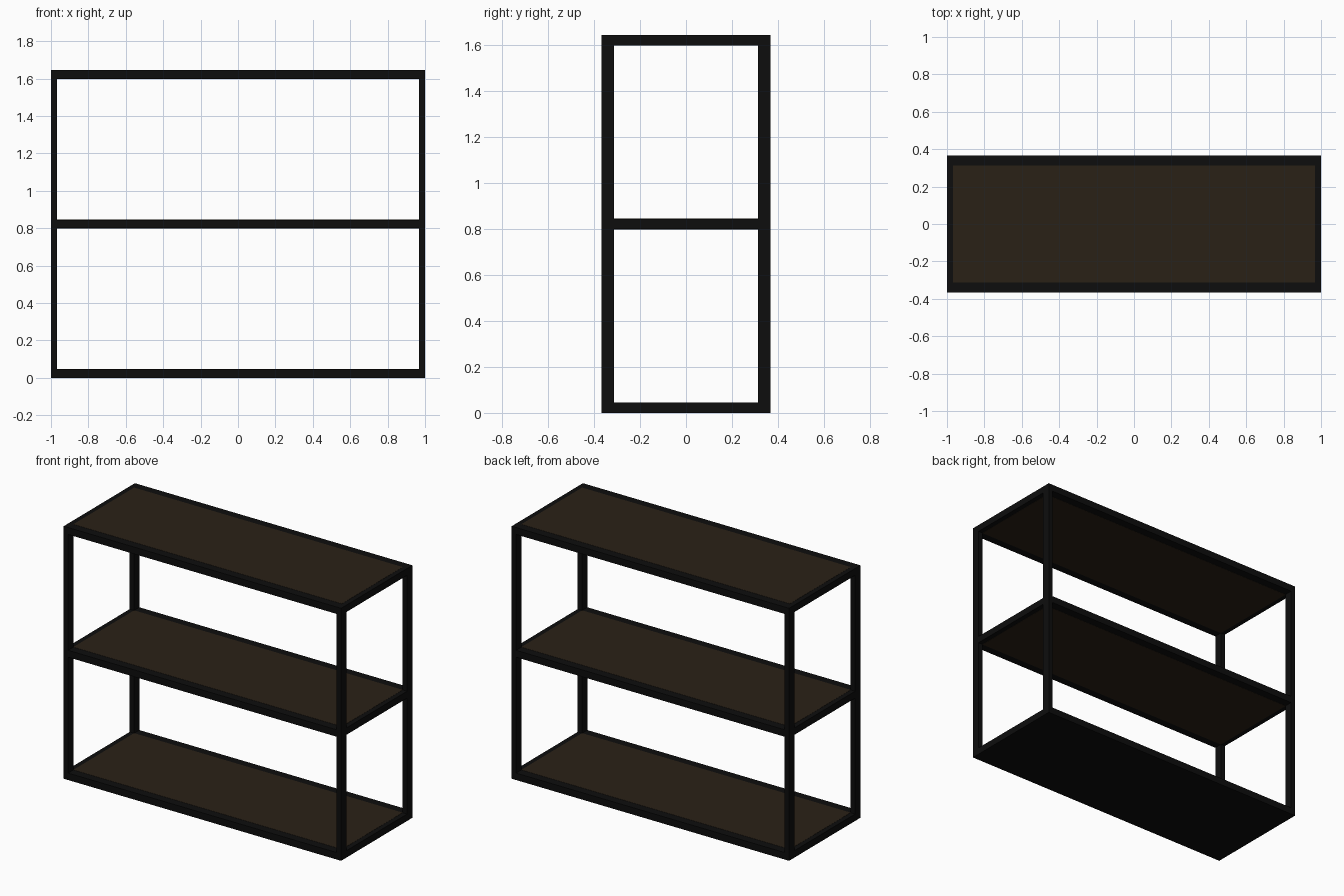
import bpy

if "Cube" in bpy.data.objects:
    bpy.data.objects.remove(bpy.data.objects["Cube"])

W, D, H = 2.0, 0.734, 1.645      # overall size
PX, PY, RZ = 0.032, 0.054, 0.045  # post width, post depth, rail height
LIP = 0.001                       # board stands just proud of its frame


def material(name, rgb):
    m = bpy.data.materials.new(name)
    m.diffuse_color = (*rgb, 1)
    m.use_nodes = True
    m.node_tree.nodes["Principled BSDF"].inputs["Base Color"].default_value = m.diffuse_color
    return m


METAL = material("black_metal", (0.004, 0.004, 0.004))
WOOD = material("dark_wood", (0.023, 0.015, 0.008))


def box(name, lo, hi, mat):
    bpy.ops.mesh.primitive_cube_add(size=1, location=[(a + b) / 2 for a, b in zip(lo, hi)])
    ob = bpy.context.object
    ob.name = name
    ob.scale = [b - a for a, b in zip(lo, hi)]
    bpy.ops.object.transform_apply(location=False, rotation=False, scale=True)
    ob.data.materials.append(mat)
    return ob


def box_at(name, x, y, z0, z1, sx, sy, mat):
    return box(name, (x - sx / 2, y - sy / 2, z0), (x + sx / 2, y + sy / 2, z1), mat)


px, py = W / 2 - PX / 2, D / 2 - PY / 2
inner_w, inner_d = W - 2 * PX, D - 2 * PY

# Full-height corner posts
for ys, side in ((-1, "front"), (1, "back")):
    for xs, end in ((-1, "left"), (1, "right")):
        box_at(f"{side}_{end}_post", xs * px, ys * py, 0, H, PX, PY, METAL)

# Three shelves: rails between the posts, with a wooden board inside
for level, z in (("bottom", 0), ("middle", 0.8), ("top", H - RZ)):
    for s, side in ((-1, "front"), (1, "back")):
        box_at(f"{level}_{side}_rail", 0, s * py, z, z + RZ, inner_w, PY, METAL)
    for s, end in ((-1, "left"), (1, "right")):
        box_at(f"{level}_{end}_rail", s * px, 0, z, z + RZ, PX, inner_d, METAL)
    low = z + 0.006 if level == "bottom" else z - LIP
    box_at(f"{level}_board", 0, 0, low, z + RZ + LIP, inner_w, inner_d, WOOD)

# Metal plate closing the underside of the bottom shelf
box_at("base_plate", 0, 0, 0, 0.006, inner_w, inner_d, METAL)
